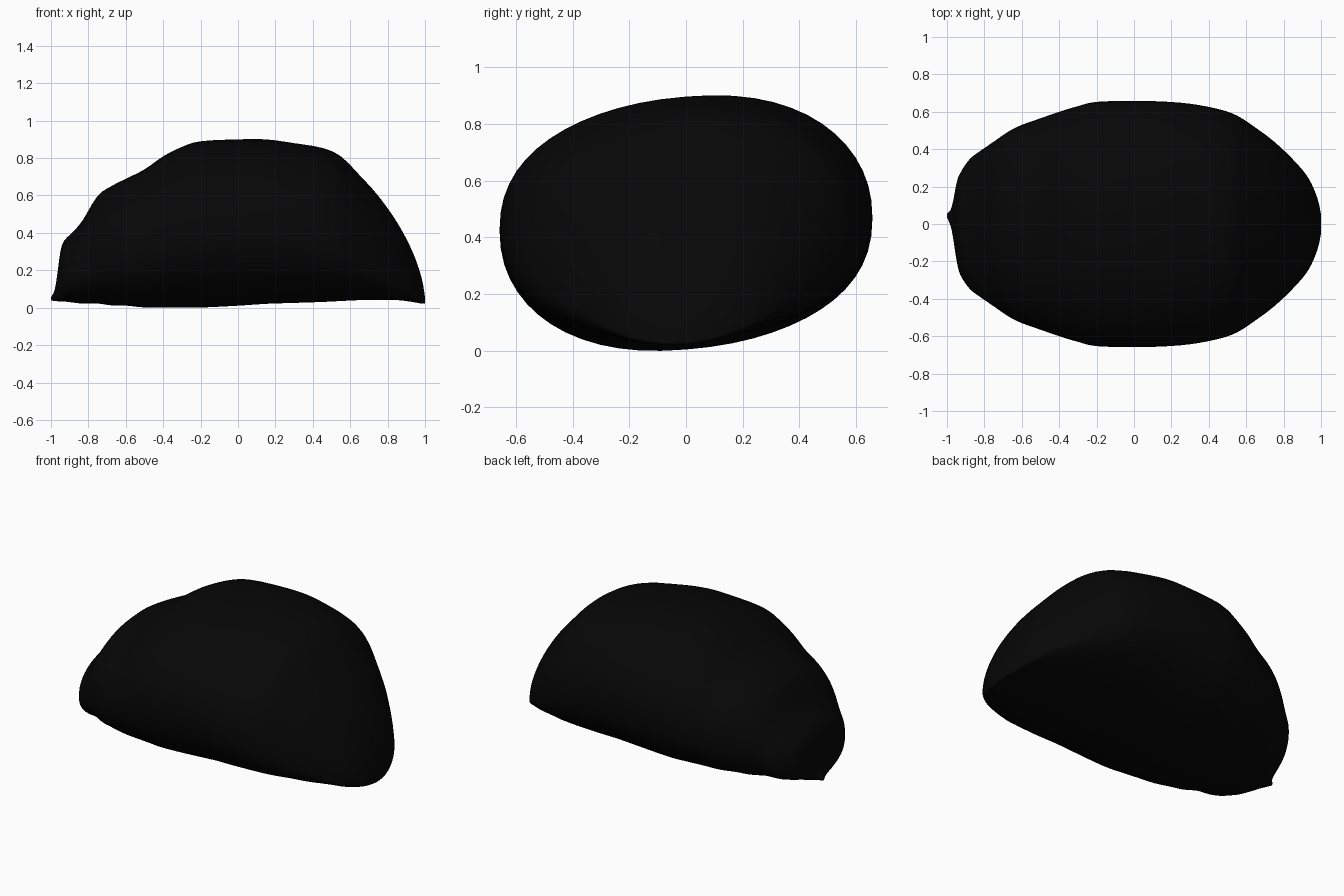
import bpy, bmesh, math

if "Cube" in bpy.data.objects:
    bpy.data.objects.remove(bpy.data.objects["Cube"])

# Stations along the length: x, half width, bottom height, top height
STATIONS = [
    (-1.00, 0.01, 0.035, 0.05), (-0.98, 0.045, 0.03, 0.09), (-0.965, 0.11, 0.03, 0.18),
    (-0.95, 0.20, 0.03, 0.29), (-0.93, 0.27, 0.03, 0.35), (-0.88, 0.345, 0.025, 0.40),
    (-0.83, 0.385, 0.02, 0.46), (-0.75, 0.44, 0.02, 0.59), (-0.67, 0.495, 0.01, 0.645),
    (-0.60, 0.53, 0.01, 0.68), (-0.50, 0.565, 0.0, 0.73), (-0.40, 0.60, 0.0, 0.80),
    (-0.30, 0.63, 0.0, 0.85), (-0.20, 0.653, 0.0, 0.88), (0.00, 0.658, 0.01, 0.89),
    (0.15, 0.655, 0.02, 0.89), (0.30, 0.643, 0.025, 0.87), (0.45, 0.615, 0.03, 0.845),
    (0.55, 0.58, 0.035, 0.80), (0.65, 0.515, 0.04, 0.70), (0.75, 0.44, 0.04, 0.59),
    (0.85, 0.345, 0.04, 0.45), (0.93, 0.25, 0.03, 0.30), (0.98, 0.14, 0.02, 0.16),
    (1.00, 0.05, 0.02, 0.05),
]
SEGMENTS = 56   # points around each section
POWER = 2 / 2.2  # slightly fuller than an ellipse


def full(t):
    return math.copysign(abs(t) ** POWER, t)


def smooth_stations(rows, steps=3):
    """Catmull-Rom curve through the stations."""
    out = []
    for i in range(len(rows) - 1):
        p0, p1, p2 = rows[max(i - 1, 0)], rows[i], rows[i + 1]
        p3 = rows[min(i + 2, len(rows) - 1)]
        for s in range(steps):
            t = s / steps
            out.append([0.5 * (2 * b + (c - a) * t + (2 * a - 5 * b + 4 * c - d) * t * t
                               + (3 * b - a - 3 * c + d) * t ** 3)
                        for a, b, c, d in zip(p0, p1, p2, p3)])
    return out + [rows[-1]]


def section(x, w, low, high):
    """Rounded section; its widest line drops towards the +x end."""
    share = 0.49 - 0.32 * x * x if x > 0 else 0.49 + 0.04 * x
    edge = low + share * (high - low)
    mid_y = 0.045 * max(0.0, (-x - 0.93) / 0.07)
    pts = []
    for i in range(SEGMENTS):
        a = 2 * math.pi * i / SEGMENTS
        y, s = w * full(math.cos(a)), full(math.sin(a))
        z = edge + s * (high - edge if s > 0 else edge - low)
        lean = 0.08 * y * (1 - 0.6 * (y / 0.66) ** 2)
        pts.append((x, y + mid_y, z + lean))
    return pts


# Rounded shell
bm = bmesh.new()
rings = [[bm.verts.new(p) for p in section(*s)] for s in smooth_stations(STATIONS)]
for a, b in zip(rings, rings[1:]):
    for i in range(SEGMENTS):
        j = (i + 1) % SEGMENTS
        bm.faces.new((a[i], a[j], b[j], b[i]))
bm.faces.new(rings[0])
bm.faces.new(rings[-1])
bmesh.ops.recalc_face_normals(bm, faces=bm.faces[:])
floor = min(v.co.z for v in bm.verts)
for v in bm.verts:
    v.co.z -= floor
mesh = bpy.data.meshes.new("rounded_shell")
bm.to_mesh(mesh)
bm.free()
shell = bpy.data.objects.new("rounded_shell", mesh)
bpy.context.collection.objects.link(shell)

# Near-black colour
black = bpy.data.materials.new("near black")
black.diffuse_color = (0.002, 0.002, 0.002, 1)
black.use_nodes = True
black.node_tree.nodes["Principled BSDF"].inputs["Base Color"].default_value = black.diffuse_color
mesh.materials.append(black)

bpy.context.view_layer.objects.active = shell
shell.select_set(True)
bpy.ops.object.shade_smooth_by_angle(angle=math.radians(60))
